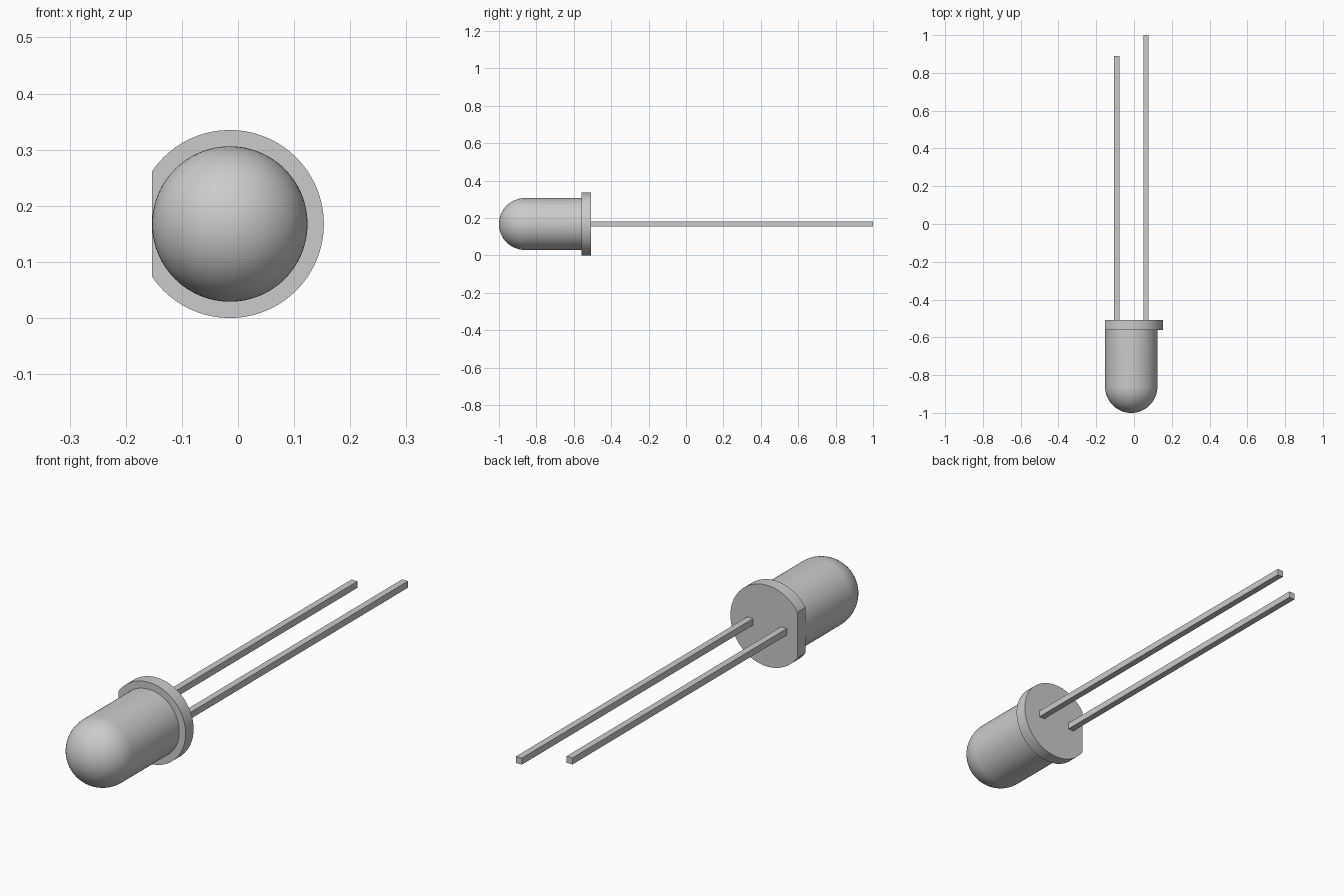
import bpy, bmesh
from math import sin, cos, pi, acos, radians
from mathutils import Vector, Matrix

if "Cube" in bpy.data.objects:
    bpy.data.objects.remove(bpy.data.objects["Cube"])

CX, CZ = -0.0145, 0.1675      # axis of the lamp
R_BODY, R_RIM = 0.1385, 0.1675
Y_TIP, Y_RIM, Y_BACK = -1.0, -0.56, -0.508


def finish(name, bm, smooth=True):
    bmesh.ops.recalc_face_normals(bm, faces=bm.faces)
    mesh = bpy.data.meshes.new(name)
    bm.to_mesh(mesh)
    bm.free()
    obj = bpy.data.objects.new(name, mesh)
    bpy.context.collection.objects.link(obj)
    if smooth:
        bpy.ops.object.select_all(action='DESELECT')
        obj.select_set(True)
        bpy.context.view_layer.objects.active = obj
        bpy.ops.object.shade_smooth_by_angle(angle=radians(30))
    return obj


# Domed lens: quarter-circle and straight wall spun around the y axis
bm = bmesh.new()
n = 24
profile = [(R_BODY * sin(pi / 2 * i / n), Y_TIP + R_BODY * (1 - cos(pi / 2 * i / n)))
           for i in range(n + 1)]
profile += [(R_BODY, Y_RIM), (0, Y_RIM)]
verts = [bm.verts.new((CX + r, y, CZ)) for r, y in profile]
edges = [bm.edges.new(pair) for pair in zip(verts, verts[1:])]
bmesh.ops.spin(bm, geom=verts + edges, cent=(CX, 0, CZ), axis=(0, 1, 0),
               angle=2 * pi, steps=96, use_merge=True)
bmesh.ops.remove_doubles(bm, verts=bm.verts, dist=1e-5)
finish("lens", bm)

# Rim disc with one flat side, tangent to the lens on the -x side
bm = bmesh.new()
half = pi - acos(R_BODY / R_RIM)
angles = [-half + 2 * half * i / 80 for i in range(81)]
face = bm.faces.new([bm.verts.new((CX + R_RIM * cos(a), Y_RIM, CZ + R_RIM * sin(a)))
                     for a in angles])
ext = bmesh.ops.extrude_face_region(bm, geom=[face], use_keep_orig=True)
bmesh.ops.translate(bm, vec=(0, Y_BACK - Y_RIM, 0),
                    verts=[g for g in ext["geom"] if isinstance(g, bmesh.types.BMVert)])
finish("rim", bm)

# Square leads, the one by the flat side is shorter
W = 0.027
for name, dx, end in (("short_lead", -0.077, 0.89), ("long_lead", 0.077, 1.0)):
    bm = bmesh.new()
    size = Matrix.Diagonal((W, end - Y_BACK, W, 1))
    pos = Matrix.Translation(Vector((CX + dx, (end + Y_BACK) / 2, CZ)))
    bmesh.ops.create_cube(bm, size=1, matrix=pos @ size)
    finish(name, bm, smooth=False)
